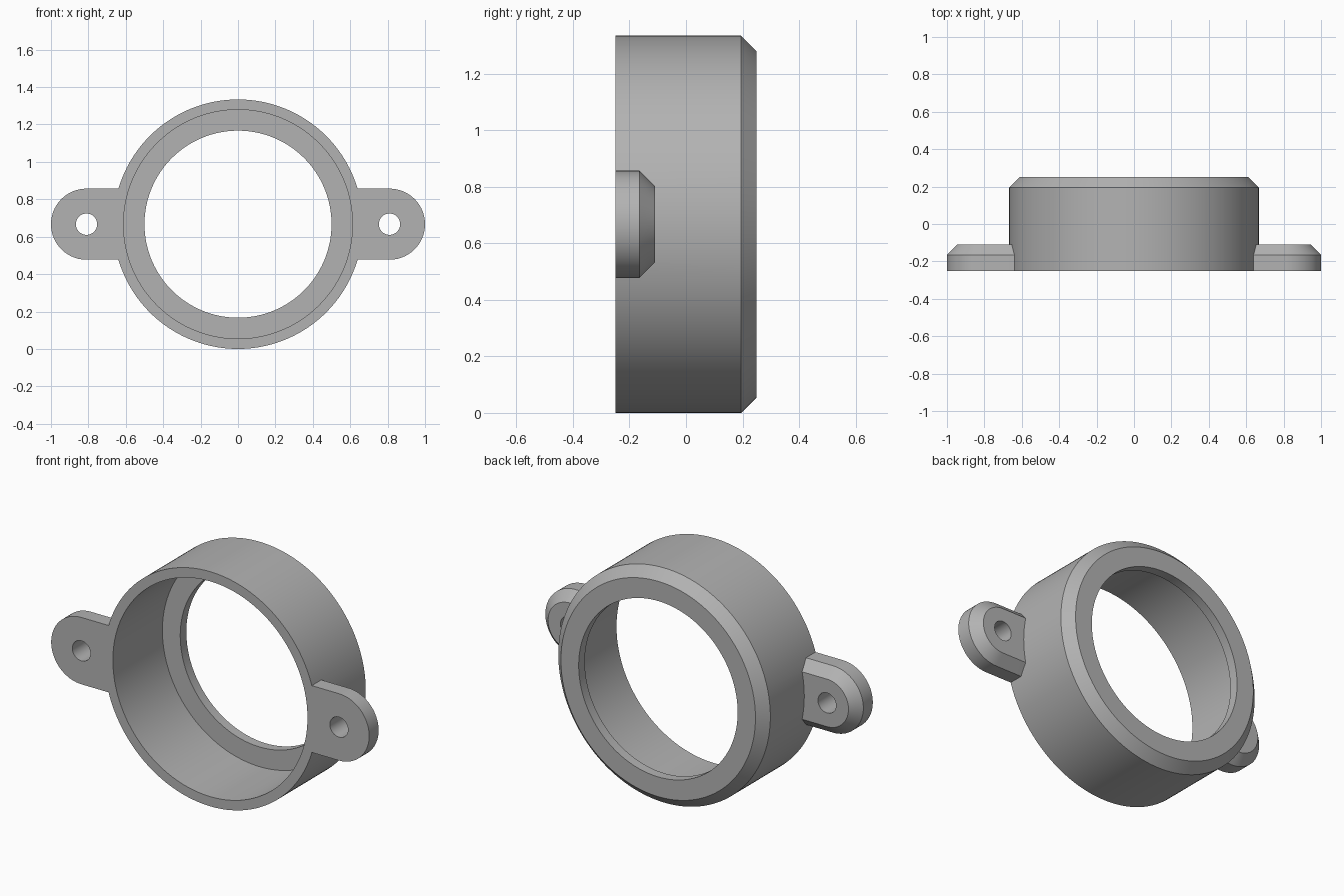
import bpy, bmesh
from math import sin, cos, pi, asin, radians

R, BORE, LIP = 0.667, 0.612, 0.5      # outer wall, bore and lip opening radii
FRONT, BACK, CHAMFER = -0.25, 0.25, 0.055
TAB_X, TAB_R, TAB_BACK = 0.81, 0.19, -0.11
HOLE_R = 0.057

cube = bpy.data.objects.get("Cube")
if cube:
    bpy.data.objects.remove(cube, do_unlink=True)

grey = bpy.data.materials.new("plain grey")
grey.use_nodes = True
colour = (0.45, 0.45, 0.45, 1)
grey.diffuse_color = colour
grey.node_tree.nodes["Principled BSDF"].inputs["Base Color"].default_value = colour


def make_object(name, loops, closed):
    """Skin matching loops of points; close into a tube or cap both ends."""
    bm = bmesh.new()
    rings = [[bm.verts.new(p) for p in loop] for loop in loops]
    pairs = list(zip(rings, rings[1:]))
    if closed:
        pairs.append((rings[-1], rings[0]))
    else:
        bm.faces.new(rings[0])
        bm.faces.new(rings[-1])
    for a, b in pairs:
        for i in range(len(a)):
            j = (i + 1) % len(a)
            bm.faces.new((a[i], a[j], b[j], b[i]))
    bmesh.ops.recalc_face_normals(bm, faces=bm.faces)
    mesh = bpy.data.meshes.new(name)
    bm.to_mesh(mesh)
    bm.free()
    mesh.materials.append(grey)
    obj = bpy.data.objects.new(name, mesh)
    bpy.context.collection.objects.link(obj)
    return obj


def circle(radius, y, x=0, count=160):
    return [(x + radius * cos(2 * pi * i / count), y, R + radius * sin(2 * pi * i / count))
            for i in range(count)]


def tab_outline(side, inset, y):
    """Rounded tab whose root follows an arc buried in the ring wall."""
    r, root = TAB_R - inset, 0.64
    spread = asin(r / root)
    tip = [(TAB_X + r * cos(a), r * sin(a))
           for a in (pi / 2 - pi * i / 40 for i in range(41))]
    base = [(root * cos(a), root * sin(a))
            for a in (spread * (i / 6 - 1) for i in range(13))]
    return [(side * x, y, R + z) for x, z in tip + base]


def combine(target, other, operation):
    mod = target.modifiers.new(operation.title(), 'BOOLEAN')
    mod.operation, mod.solver, mod.object = operation, 'EXACT', other
    bpy.context.view_layer.objects.active = target
    bpy.ops.object.modifier_apply(modifier=mod.name)
    bpy.data.objects.remove(other, do_unlink=True)


# Ring with a chamfered back and an inward lip
profile = [(R, FRONT), (R, BACK - CHAMFER), (R - CHAMFER, BACK), (LIP, BACK),
           (LIP, BACK - CHAMFER), (BORE, BACK - CHAMFER), (BORE, FRONT)]
ring = make_object("mounting_ring", [circle(r, y) for r, y in profile], True)

# Chamfered side tabs, each drilled with a screw hole
for side, name in ((1, "left_tab"), (-1, "right_tab")):
    tab = make_object(name, [tab_outline(side, 0, FRONT),
                             tab_outline(side, 0, TAB_BACK - CHAMFER),
                             tab_outline(side, CHAMFER, TAB_BACK)], False)
    drill = make_object("hole_cutter", [circle(HOLE_R, y, side * TAB_X, 48)
                                        for y in (FRONT - 0.1, TAB_BACK + 0.1)], False)
    drill.hide_render = True
    combine(tab, drill, 'DIFFERENCE')
    combine(ring, tab, 'UNION')

# Smooth curved walls with crisp edges
bpy.ops.object.select_all(action='DESELECT')
ring.select_set(True)
bpy.context.view_layer.objects.active = ring
bpy.ops.object.shade_smooth_by_angle(angle=radians(30))
